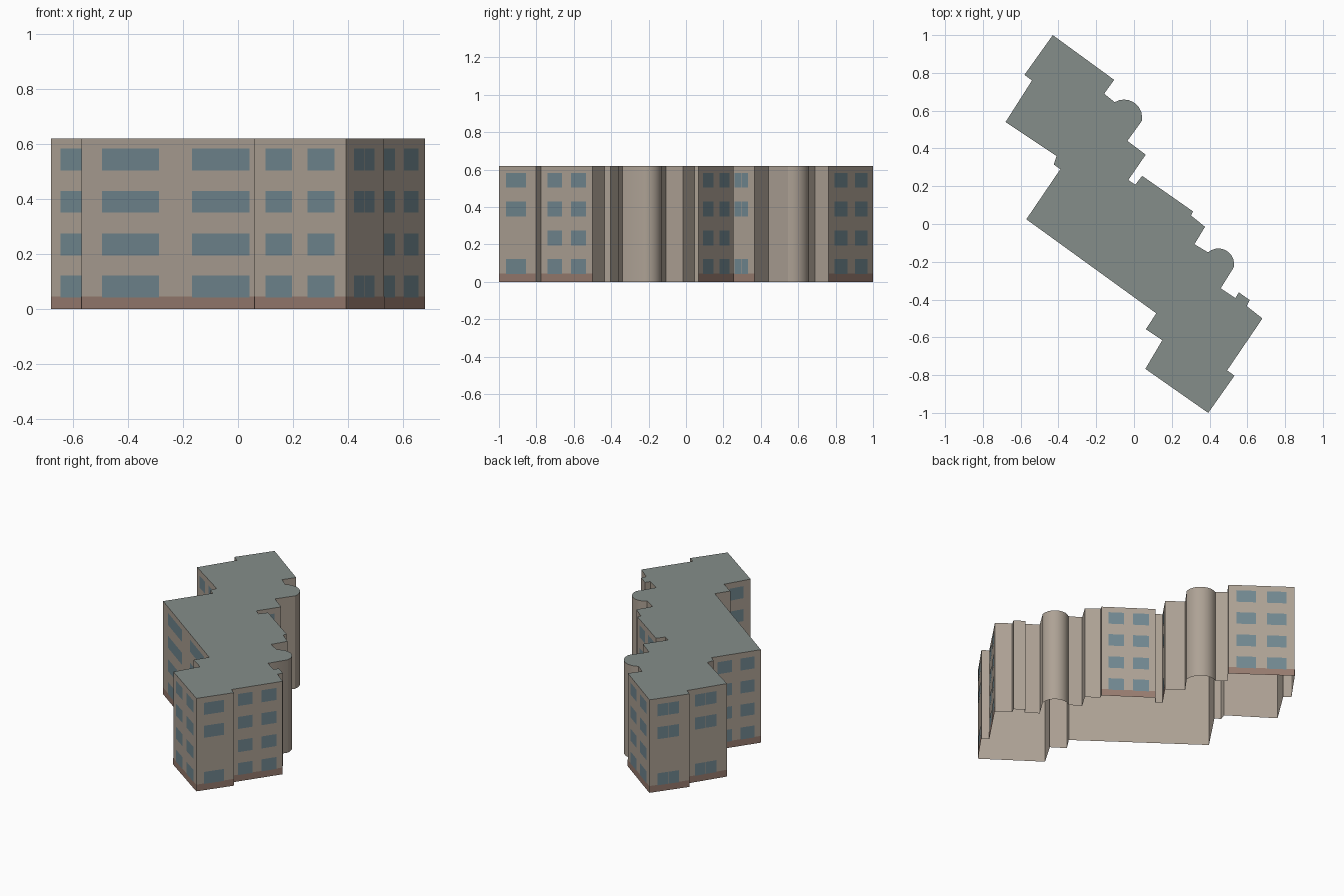
import bpy, bmesh, math
from mathutils import Vector

if "Cube" in bpy.data.objects:
    bpy.data.objects.remove(bpy.data.objects["Cube"])

HEIGHT, PLINTH, LIFT = 0.62, 0.045, 0.0015
FLOORS = [0.042, 0.195, 0.35, 0.503]
WINDOW_H = 0.08

# Clockwise footprint: x, y, kind of the wall that starts at this point
# P = two windows on four floors, D = split window on three floors, A = round bay
OUTLINE = [
    (-.43, 1.0, "P"), (-.105, .763, ""), (-.158, .69, ""), (-.102, .645, "A"), (.041, .545, ""),
    (-.035, .44, ""), (.062, .367, "D"), (-.03, .233, ""), (.007, .208, ""), (.043, .255, "P"),
    (.312, .067, ""), (.302, .045, ""), (.376, -.015, ""), (.32, -.107, ""), (.392, -.15, "A"),
    (.528, -.23, ""), (.459, -.34, ""), (.537, -.392, ""), (.555, -.362, ""), (.613, -.403, ""),
    (.597, -.435, ""), (.68, -.50, "P"), (.493, -.775, ""), (.532, -.803, "D"), (.393, -1.0, "P"),
    (.06, -.767, "D"), (.15, -.615, ""), (.063, -.557, ""), (.118, -.473, "P"), (-.57, .025, "P"),
    (-.39, .29, ""), (-.425, .315, ""), (-.41, .36, "P"), (-.68, .54, "D"), (-.54, .76, ""),
    (-.58, .79, "D"),
]


def material(name, rgb):
    m = bpy.data.materials.new(name)
    m.diffuse_color = (*rgb, 1)
    m.use_nodes = True
    m.node_tree.nodes["Principled BSDF"].inputs["Base Color"].default_value = m.diffuse_color
    return m


def finish(bm, name, mats):
    me = bpy.data.meshes.new(name)
    bm.to_mesh(me)
    bm.free()
    for m in mats:
        me.materials.append(m)
    ob = bpy.data.objects.new(name, me)
    bpy.context.collection.objects.link(ob)
    return ob


def bay_arc(a, b, rise, steps=9):
    """Points of a shallow round bay between a and b."""
    half = (b - a).length / 2
    d = (b - a).normalized()
    n = Vector((-d.y, d.x))
    r = (half * half + rise * rise) / (2 * rise)
    c = (a + b) / 2 + n * (rise - r)
    t = math.asin(half / r)
    return [c + r * (d * math.sin(k) + n * math.cos(k))
            for k in (-t + 2 * t * i / steps for i in range(1, steps))]


def wall_panel(bm, a, b, u0, u1, z0, z1, lift=LIFT):
    """Flat panel lying on the wall a-b."""
    d = (b - a).normalized()
    n = Vector((-d.y, d.x)) * lift
    p, q = a.lerp(b, u0) + n, a.lerp(b, u1) + n
    bm.faces.new([bm.verts.new((v.x, v.y, z))
                  for v, z in ((q, z0), (p, z0), (p, z1), (q, z1))])


wall_mat = material("wall", (.42, .36, .30))
roof_mat = material("roof", (.235, .27, .255))
glass_mat = material("glass", (.165, .245, .28))
plinth_mat = material("plinth", (.31, .20, .16))

points = [Vector(p[:2]) for p in OUTLINE]
kinds = [p[2] for p in OUTLINE]
walls = list(zip(points, points[1:] + points[:1], kinds))

# Building shell: grey roof, walls, open underneath
bm = bmesh.new()
ring = []
for a, b, kind in walls:
    ring.append(a)
    if kind == "A":
        ring += bay_arc(a, b, .057)
roof = bm.faces.new([bm.verts.new((p.x, p.y, HEIGHT)) for p in reversed(ring)])
roof.material_index = 1
ext = bmesh.ops.extrude_edge_only(bm, edges=list(bm.edges))
bmesh.ops.translate(bm, vec=(0, 0, -HEIGHT),
                    verts=[v for v in ext["geom"] if isinstance(v, bmesh.types.BMVert)])
for f in ext["geom"]:
    if isinstance(f, bmesh.types.BMFace):
        f.material_index = 0
bmesh.ops.recalc_face_normals(bm, faces=bm.faces)
bm.normal_update()
if roof.normal.z < 0:
    bmesh.ops.reverse_faces(bm, faces=bm.faces)
body = finish(bm, "building_body", [wall_mat, roof_mat])
bpy.context.view_layer.objects.active = body
body.select_set(True)
bpy.ops.object.shade_smooth_by_angle(angle=math.radians(28))

# Windows and plinth strips on the decorated walls
glass, strips = bmesh.new(), bmesh.new()
for a, b, kind in walls:
    if kind not in ("P", "D"):
        continue
    wall_panel(strips, a, b, 0, 1, 0, PLINTH, LIFT * .7)
    if kind == "P":
        # the long wall has slightly wider windows
        long_wall = (b - a).length > .6
        spans = [(.11, .413), (.587, .89)] if long_wall else [(.125, .415), (.585, .875)]
        floors = FLOORS
    else:
        spans, floors = [(.265, .528), (.537, .80)], [FLOORS[0]] + FLOORS[2:]
    for z in floors:
        for u0, u1 in spans:
            wall_panel(glass, a, b, u0, u1, z, z + WINDOW_H)
finish(glass, "windows", [glass_mat])
finish(strips, "plinth", [plinth_mat])
